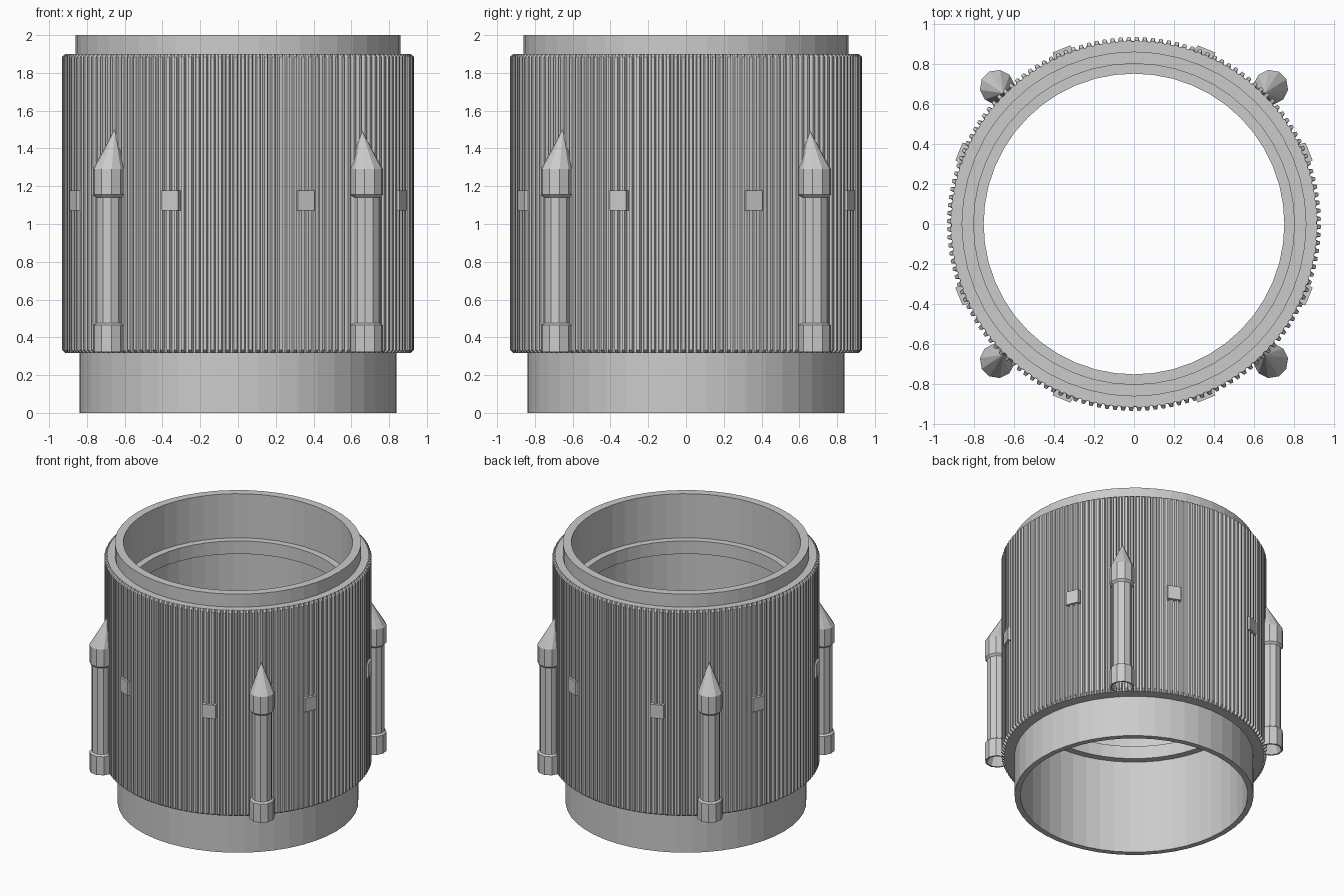
import bpy, bmesh
from math import sin, cos, pi, radians
from mathutils import Matrix, Vector

if "Cube" in bpy.data.objects:
    bpy.data.objects.remove(bpy.data.objects["Cube"])


def finish(name, bm, smooth=False):
    bmesh.ops.recalc_face_normals(bm, faces=bm.faces)
    me = bpy.data.meshes.new(name)
    bm.to_mesh(me)
    bm.free()
    ob = bpy.data.objects.new(name, me)
    bpy.context.collection.objects.link(ob)
    if smooth:
        bpy.context.view_layer.objects.active = ob
        ob.select_set(True)
        bpy.ops.object.shade_smooth_by_angle(angle=radians(30))
        ob.select_set(False)
    return ob


def skin(bm, rings, closed=False):
    n = len(rings[0])
    pairs = list(zip(rings, rings[1:]))
    if closed:
        pairs.append((rings[-1], rings[0]))
    for a, b in pairs:
        for i in range(n):
            j = (i + 1) % n
            bm.faces.new((a[i], a[j], b[j], b[i]))


def ring(bm, r, z, n, cx=0.0, phase=0.0):
    return [bm.verts.new((cx + r * cos(2 * pi * i / n + phase),
                          r * sin(2 * pi * i / n + phase), z)) for i in range(n)]


# Inner tube: collars at both ends, with two lips inside
bm = bmesh.new()
profile = [(0.84, 0), (0.84, 0.33), (0.86, 0.33), (0.86, 2), (0.80, 2),
           (0.80, 1.66), (0.75, 1.66), (0.75, 1.56), (0.765, 1.56),
           (0.765, 0.83), (0.75, 0.83), (0.75, 0.73), (0.80, 0.73), (0.80, 0)]
skin(bm, [ring(bm, r, z, 48) for r, z in profile], closed=True)
finish("inner_tube", bm)

# Corrugated outer skin
RIBS = 144
bm = bmesh.new()


def rib_ring(low, high, z):
    out = []
    for i in range(RIBS):
        for f, r in ((0.0, low), (0.3, low), (0.45, high), (0.85, high)):
            a = 2 * pi * (i + f) / RIBS
            out.append(bm.verts.new((r * cos(a), r * sin(a), z)))
    return out


skin(bm, [rib_ring(0.83, 0.83, 0.318), rib_ring(0.911, 0.915, 0.318),
          rib_ring(0.912, 0.932, 0.333), rib_ring(0.912, 0.932, 1.885),
          rib_ring(0.911, 0.915, 1.90), rib_ring(0.85, 0.85, 1.90)])
finish("ribbed_skin", bm)

# Side rocket pods at the four diagonals, nose tip leaning to the body
for k in range(4):
    bm = bmesh.new()
    n, cx = 10, 0.965
    prof = [(0.03, 0.42), (0.075, 0.322), (0.087, 0.322), (0.087, 0.465),
            (0.072, 0.475), (0.072, 1.14), (0.087, 1.155), (0.087, 1.29)]
    rings = [ring(bm, r, z, n, cx, pi / n) for r, z in prof]
    skin(bm, rings)
    bm.faces.new(rings[0])
    tip = bm.verts.new((0.923, 0, 1.5))
    for i in range(n):
        bm.faces.new((rings[-1][i], rings[-1][(i + 1) % n], tip))
    bm.transform(Matrix.Rotation(radians(45 + 90 * k), 4, 'Z'))
    finish("side_pod_%d" % (k + 1), bm)

# Small tapered blocks around the skin
for k in range(8):
    bm = bmesh.new()
    bmesh.ops.create_cube(bm, size=1)
    for v in bm.verts:
        outer = v.co.x > 0
        v.co = Vector((0.945 if outer else 0.89,
                       v.co.y * (0.096 if outer else 0.11),
                       1.125 + v.co.z * 0.105))
    bm.transform(Matrix.Rotation(radians(22.5 + 45 * k), 4, 'Z'))
    finish("small_block_%d" % (k + 1), bm)
